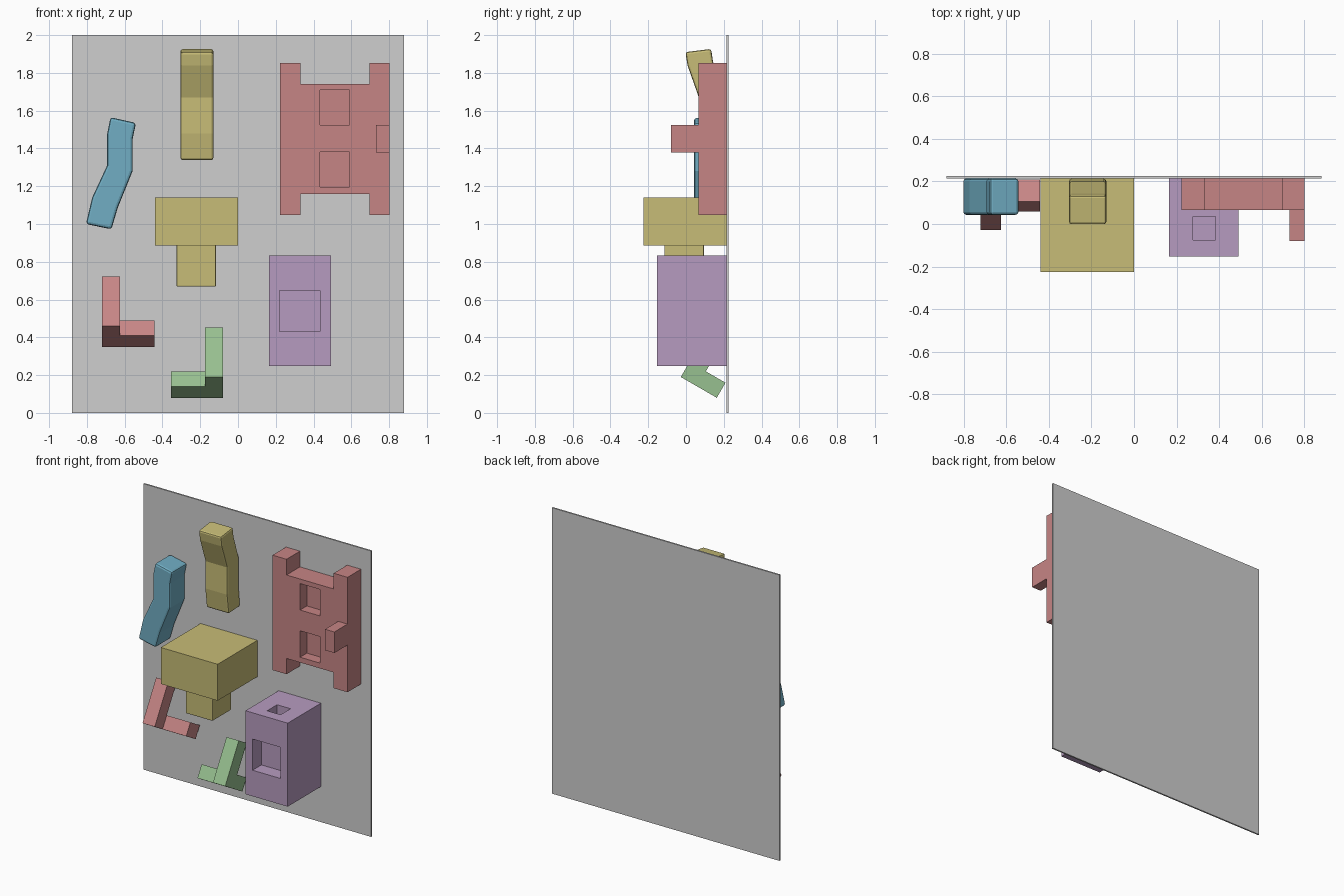
import bpy, bmesh
from math import sin, cos, radians

cube = bpy.data.objects.get("Cube")
if cube:
    bpy.data.objects.remove(cube, do_unlink=True)

BACK = 0.214  # front surface of the panel


def material(name, rgb):
    col = tuple((c / 255) ** 2.2 for c in rgb) + (1,)
    m = bpy.data.materials.new(name)
    m.use_nodes = True
    m.diffuse_color = col
    m.node_tree.nodes["Principled BSDF"].inputs["Base Color"].default_value = col
    return m


GREY = material("panel grey", (205, 205, 205))
YELLOW = material("mustard yellow", (198, 187, 118))
RED = material("dusty red", (197, 132, 132))
PURPLE = material("soft purple", (181, 154, 190))
BLUE = material("sea blue", (112, 172, 194))
GREEN = material("leaf green", (150, 190, 142))


def prism(name, pts, axis, lo, hi, mat=None, bevel=0):
    """Extrude an outline along x (points are y, z) or along y (points are x, z)."""
    def place(p, t):
        return (t, p[0], p[1]) if axis == "x" else (p[0], t, p[1])
    bm = bmesh.new()
    face = bm.faces.new([bm.verts.new(place(p, lo)) for p in pts])
    ext = bmesh.ops.extrude_face_region(bm, geom=[face])["geom"]
    step = place((0, 0), hi - lo)
    bmesh.ops.translate(bm, vec=step, verts=[v for v in ext if isinstance(v, bmesh.types.BMVert)])
    bmesh.ops.recalc_face_normals(bm, faces=bm.faces)
    me = bpy.data.meshes.new(name)
    bm.to_mesh(me)
    bm.free()
    ob = bpy.data.objects.new(name, me)
    bpy.context.collection.objects.link(ob)
    if mat:
        me.materials.append(mat)
    if bevel:
        mod = ob.modifiers.new("soft edges", "BEVEL")
        mod.width, mod.segments = bevel, 2
        mod.limit_method, mod.angle_limit = "ANGLE", radians(50)
    return ob


def box(name, x, y, z, mat=None, bevel=0):
    pts = [(x[0], z[0]), (x[1], z[0]), (x[1], z[1]), (x[0], z[1])]
    return prism(name, pts, "y", y[0], y[1], mat, bevel)


def recess(ob, x, y, z):
    """Cut a pocket and discard the cutter."""
    cutter = box("cutter", x, y, z)
    cutter.hide_render = True
    mod = ob.modifiers.new("pocket", "BOOLEAN")
    mod.operation, mod.solver, mod.object = "DIFFERENCE", "EXACT", cutter
    bpy.context.view_layer.objects.active = ob
    bpy.ops.object.modifier_apply(modifier=mod.name)
    bpy.data.objects.remove(cutter, do_unlink=True)


# Backing panel
box("back_panel", (-0.88, 0.88), (BACK, 0.225), (0, 2), GREY)

# Bent blue bar, bending sideways
prism("bent_blue_bar", [(-0.805, 1.0), (-0.67, 0.972), (-0.637, 1.085), (-0.558, 1.28),
                        (-0.558, 1.45), (-0.54, 1.535), (-0.675, 1.565), (-0.693, 1.475),
                        (-0.693, 1.31), (-0.772, 1.14)], "y", 0.043, BACK, BLUE, 0.014)

# Bent yellow bar, bending forwards
prism("bent_yellow_bar", [(-0.003, 1.91), (0.008, 1.84), (0.068, 1.67), (0.066, 1.48),
                          (0.085, 1.338), (BACK, 1.345), (0.2, 1.48), (0.2, 1.69),
                          (0.143, 1.86), (0.133, 1.927)], "x", -0.305, -0.13, YELLOW, 0.012)

# Yellow block on a smaller stem
box("yellow_block", (-0.44, 0), (-0.225, BACK), (0.885, 1.14), YELLOW)
box("yellow_stem", (-0.325, -0.117), (-0.115, 0.095), (0.668, 0.89), YELLOW, 0.006)

# Red plate with four corner lugs, two pockets and a knob
x0, x1, x2, x3 = 0.222, 0.33, 0.695, 0.802
z0, z1, z2, z3 = 1.048, 1.158, 1.742, 1.852
plate = prism("red_plate", [(x0, z0), (x1, z0), (x1, z1), (x2, z1), (x2, z0), (x3, z0),
                            (x3, z3), (x2, z3), (x2, z2), (x1, z2), (x1, z3), (x0, z3)],
              "y", 0.065, BACK, RED)
for z in ((1.195, 1.38), (1.525, 1.71)):
    recess(plate, (0.435, 0.59), (0, 0.14), z)
box("red_knob", (0.73, x3), (-0.08, 0.07), (1.378, 1.525), RED)

# Purple box with a front and a top pocket
purple = box("purple_box", (0.165, 0.492), (-0.153, BACK), (0.248, 0.832), PURPLE)
recess(purple, (0.22, 0.435), (-0.3, -0.055), (0.43, 0.648))
recess(purple, (0.278, 0.382), (-0.075, 0.035), (0.73, 1))


# Three-armed corner pieces, leaning back against the panel
def corner_piece(name, outer, inner, arm_end, base, mat):
    a = radians(30)

    def lean(d, h):  # d forwards from the heel, h upwards
        return (0.163 - d * cos(a) + h * sin(a), base + d * sin(a) + h * cos(a))

    post = [(0, 0), (0.22, 0), (0.22, 0.302), (0.12, 0.302), (0.12, 0.092), (0, 0.092)]
    arm = [(0, 0), (0.12, 0), (0.12, 0.092), (0, 0.092)]
    prism(name + "_post_and_foot", [lean(*p) for p in post], "x", outer, inner, mat)
    prism(name + "_side_arm", [lean(*p) for p in arm], "x", inner, arm_end, mat)


corner_piece("red_corner", -0.72, -0.625, -0.442, 0.35, RED)
corner_piece("green_corner", -0.08, -0.175, -0.355, 0.08, GREEN)
